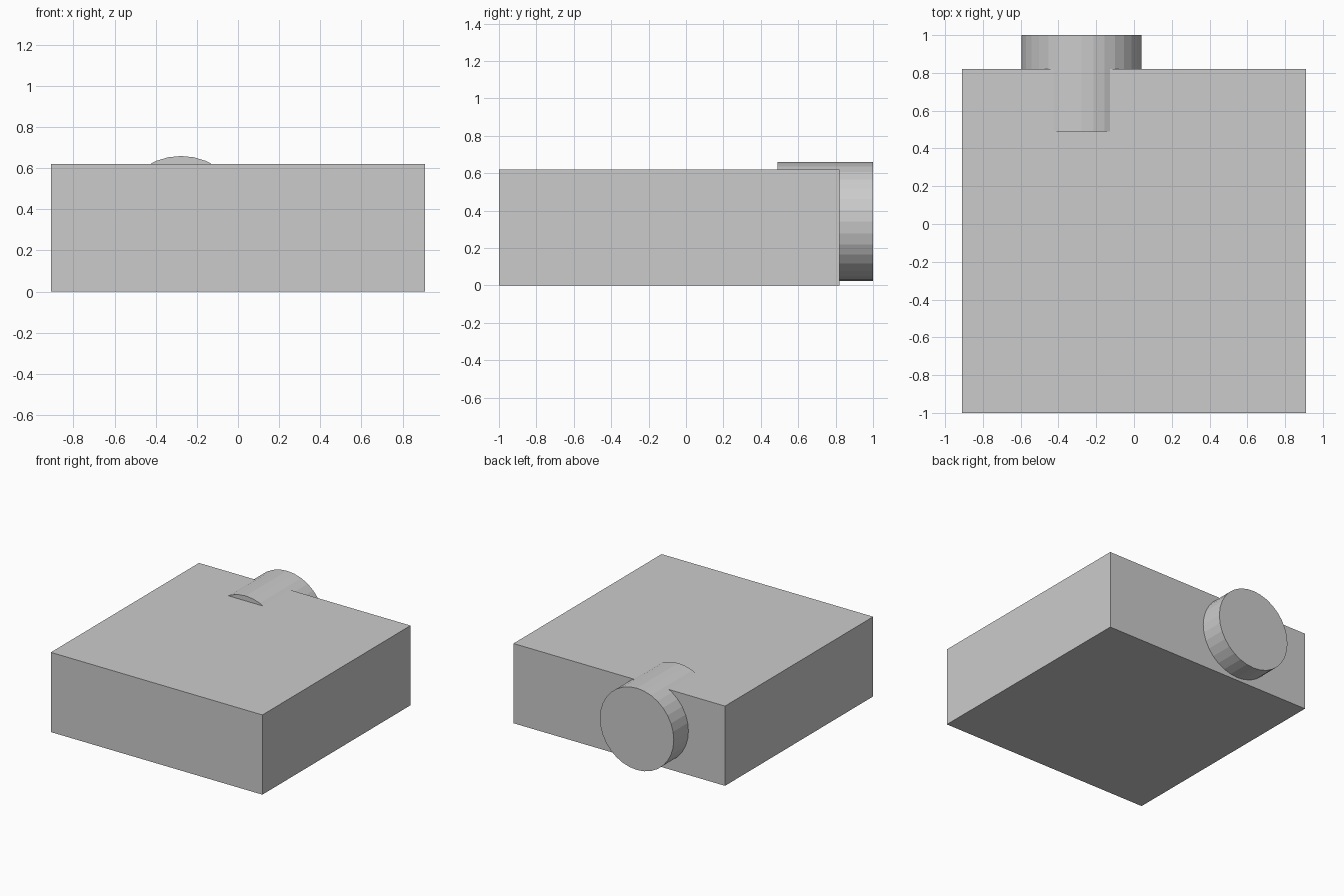
import bpy
from math import pi

if "Cube" in bpy.data.objects:
    bpy.data.objects.remove(bpy.data.objects["Cube"])

# Square slab body
bpy.ops.mesh.primitive_cube_add(size=1, location=(0, -0.09, 0.31))
body = bpy.context.object
body.name = "body"
body.scale = (1.82, 1.82, 0.62)
bpy.ops.object.transform_apply(location=False, rotation=False, scale=True)

# Flat-sided round plug sunk into the back edge, lying along y
y_front, y_back = 0.49, 1.0
bpy.ops.mesh.primitive_cylinder_add(
    vertices=32, radius=0.318, depth=y_back - y_front,
    location=(-0.277, (y_front + y_back) / 2, 0.341), rotation=(pi / 2, 0, 0))
bpy.context.object.name = "round_plug"
